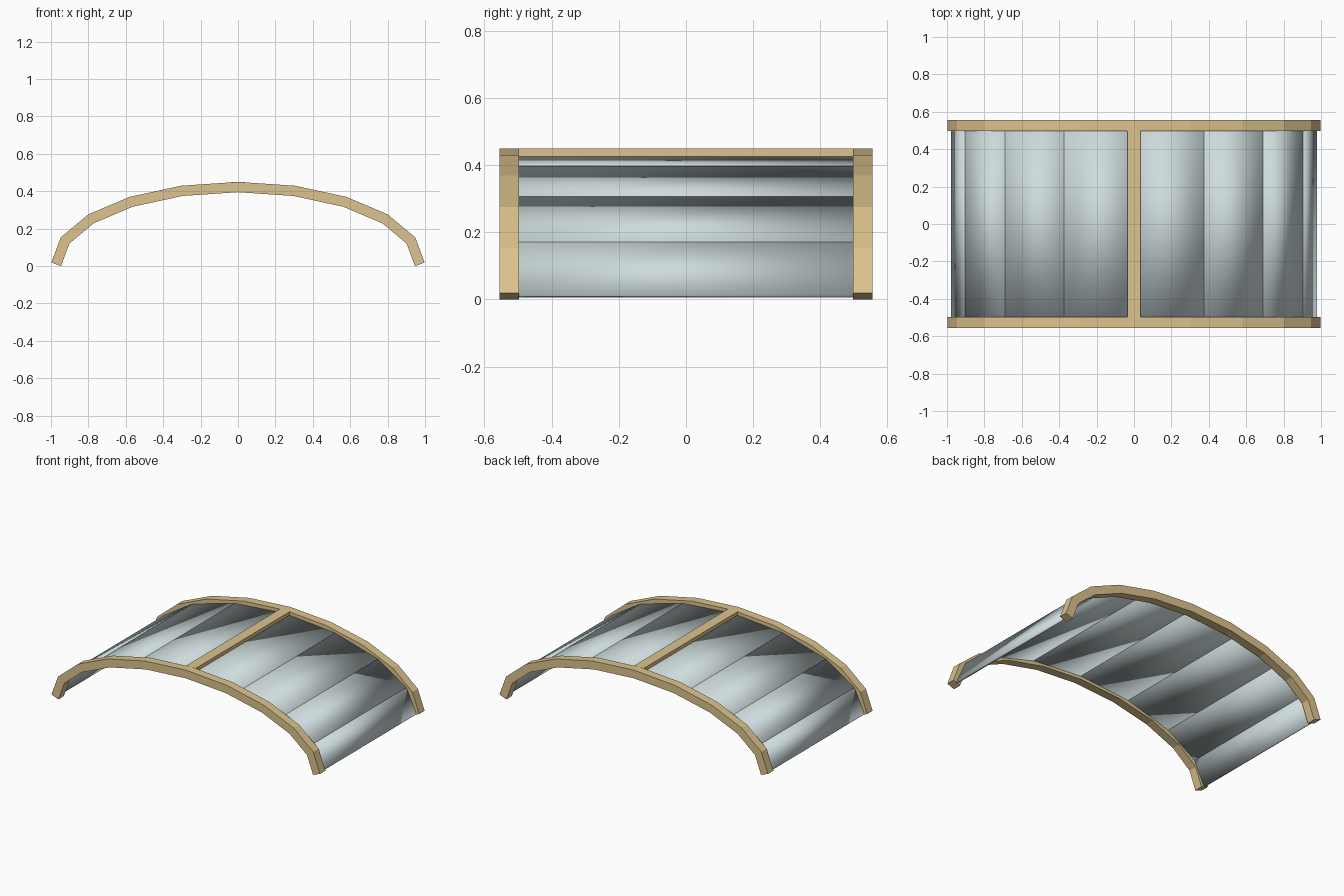
import bpy, bmesh, math
from mathutils import Vector

if "Cube" in bpy.data.objects:
    bpy.data.objects.remove(bpy.data.objects["Cube"])

A, B, BASE = 0.972, 0.413, 0.009   # centre-line ellipse of the arch
FRAME_T, PANEL_T = 0.055, 0.012


def material(name, color):
    m = bpy.data.materials.new(name)
    m.diffuse_color = color
    m.use_nodes = True
    m.node_tree.nodes["Principled BSDF"].inputs["Base Color"].default_value = m.diffuse_color
    return m


wood = material("wood", (0.72, 0.55, 0.27, 1))
glass = material("glass", (0.62, 0.71, 0.72, 1))


def arc(n):
    return [Vector((-A * math.cos(math.pi * i / n),
                    BASE + B * math.sin(math.pi * i / n))) for i in range(n + 1)]


def offset(pts, d):
    # mitred offset of an open polyline in the xz plane
    out = []
    for i, p in enumerate(pts):
        dirs = []
        if i > 0:
            dirs.append((p - pts[i - 1]).normalized())
        if i < len(pts) - 1:
            dirs.append((pts[i + 1] - p).normalized())
        norms = [Vector((-t.y, t.x)) for t in dirs]
        n = sum(norms, Vector((0, 0))).normalized()
        out.append(p + n * (d / n.dot(norms[0])))
    return out


def strip(name, outer, inner, y0, y1, mat, smooth=False):
    # closed solid following two matching profiles
    bm = bmesh.new()
    rings = [[bm.verts.new((p.x, y, p.y)) for p, y in
              ((o, y0), (o, y1), (i, y1), (i, y0))] for o, i in zip(outer, inner)]
    for a, b in zip(rings, rings[1:]):
        for k in range(4):
            j = (k + 1) % 4
            bm.faces.new((a[k], a[j], b[j], b[k]))
    bm.faces.new(rings[0])
    bm.faces.new(rings[-1][::-1])
    bmesh.ops.recalc_face_normals(bm, faces=bm.faces)
    for f in bm.faces:
        f.smooth = smooth
    me = bpy.data.meshes.new(name)
    bm.to_mesh(me)
    bm.free()
    me.materials.append(mat)
    ob = bpy.data.objects.new(name, me)
    bpy.context.collection.objects.link(ob)
    return ob


# Two end arches
centre = arc(10)
o, i = offset(centre, FRAME_T / 2), offset(centre, -FRAME_T / 2)
strip("front_arch", o, i, -0.555, -0.4975, wood)
strip("back_arch", o, i, 0.4975, 0.555, wood)

# Eight separate softly shaded roof panels
centre = arc(8)
o, i = offset(centre, PANEL_T / 2), offset(centre, -PANEL_T / 2)
for k in range(8):
    strip(f"roof_panel_{k + 1}", o[k:k + 2], i[k:k + 2], -0.5, 0.5, glass, True)

# Ridge bar joining the arches
strip("ridge_bar", [Vector((-0.035, 0.449)), Vector((0.035, 0.449))],
      [Vector((-0.035, 0.424)), Vector((0.035, 0.424))], -0.5, 0.5, wood)
